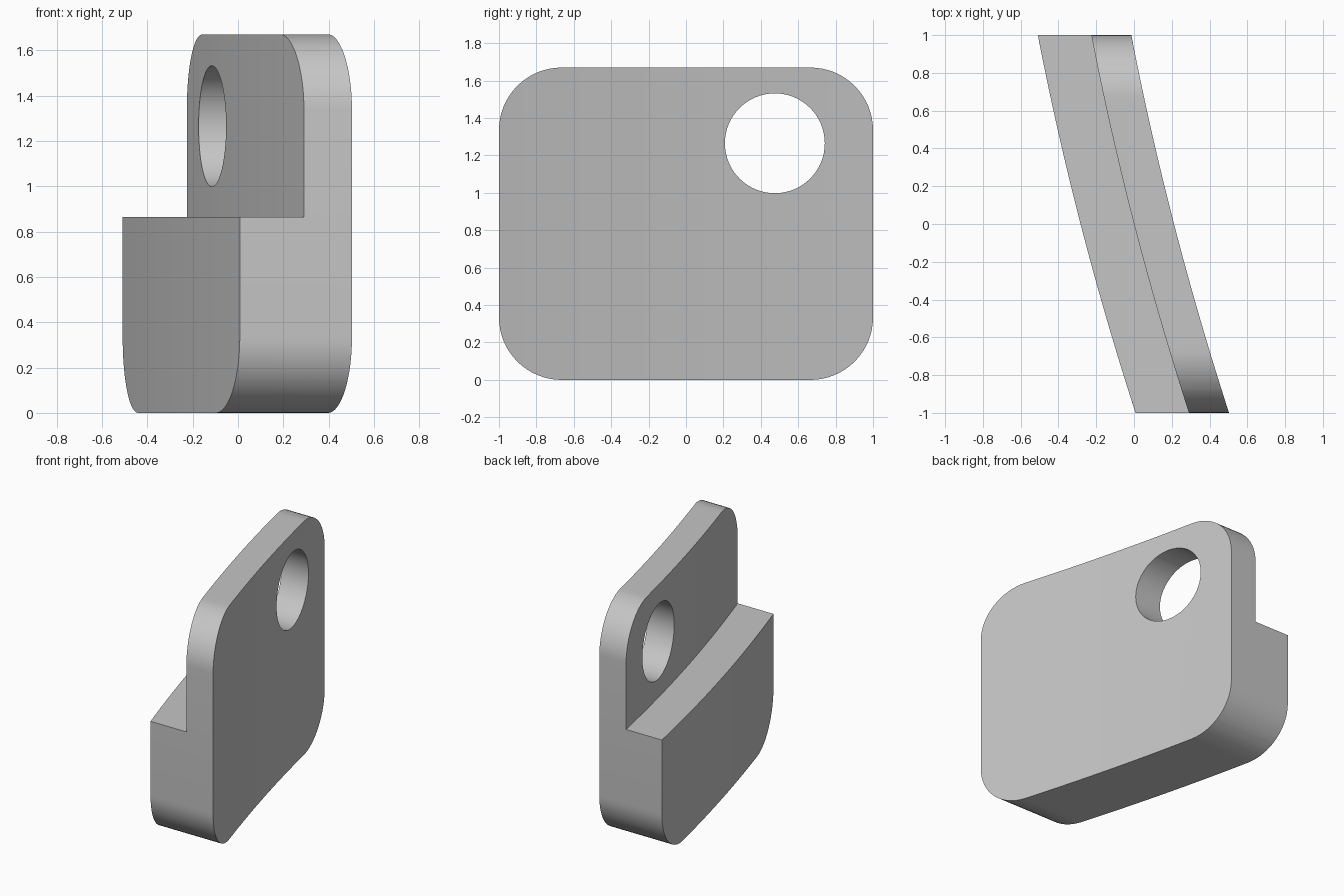
import bpy, bmesh
from math import sin, cos, pi, radians
from mathutils import Matrix

cube = bpy.data.objects.get("Cube")
if cube:
    bpy.data.objects.remove(cube, do_unlink=True)

HEIGHT, RADIUS, STEP_Z = 1.67, 0.335, 0.865
BACK, FRONT = -0.283, 0.212      # thickness either side of the step face
STRIPS = 32


def bend(y):
    return -0.2585 * y + 0.0325 * y * y


def rounded_outline(segments=16):
    points = []
    for i, (sy, sz) in enumerate([(1, 1), (-1, 1), (-1, -1), (1, -1)]):
        cy = sy * (1 - RADIUS)
        cz = HEIGHT / 2 + sz * (HEIGHT / 2 - RADIUS)
        for k in range(segments + 1):
            a = (i + k / segments) * pi / 2
            points.append((cy + RADIUS * cos(a), cz + RADIUS * sin(a)))
    return points


def add_object(name, bm):
    bmesh.ops.recalc_face_normals(bm, faces=bm.faces)
    mesh = bpy.data.meshes.new(name)
    bm.to_mesh(mesh)
    bm.free()
    obj = bpy.data.objects.new(name, mesh)
    bpy.context.collection.objects.link(obj)
    return obj


def bent_slab(name, outline, x0, x1):
    # Extrude a side outline, slice it into strips, then bend it in plan
    bm = bmesh.new()
    face = bm.faces.new([bm.verts.new((x0, y, z)) for y, z in outline])
    out = bmesh.ops.extrude_face_region(bm, geom=[face])["geom"]
    moved = [v for v in out if isinstance(v, bmesh.types.BMVert)]
    bmesh.ops.translate(bm, verts=moved, vec=(x1 - x0, 0, 0))
    for i in range(1, STRIPS):
        geom = bm.verts[:] + bm.edges[:] + bm.faces[:]
        bmesh.ops.bisect_plane(bm, geom=geom, dist=1e-5,
                               plane_co=(0, -1 + 2 * i / STRIPS, 0), plane_no=(0, 1, 0))
    for v in bm.verts:
        v.co.x += bend(v.co.y)
    return add_object(name, bm)


# Curved plate with rounded corners
body = bent_slab("curved_plate", rounded_outline(), BACK, FRONT)

# Cutter for the upper step
step = bent_slab("step_cutter", [(-1.1, STEP_Z), (1.1, STEP_Z), (1.1, 2), (-1.1, 2)], -0.8, 0)

# Cutter for the round hole
bm = bmesh.new()
bmesh.ops.create_cone(bm, cap_ends=True, segments=64, radius1=0.267, radius2=0.267, depth=3,
                      matrix=Matrix.Translation((0, 0.475, 1.265)) @ Matrix.Rotation(pi / 2, 4, 'Y'))
hole = add_object("hole_cutter", bm)

for cutter in (step, hole):
    cutter.hide_render = True
    mod = body.modifiers.new(cutter.name, 'BOOLEAN')
    mod.operation, mod.solver, mod.object = 'DIFFERENCE', 'EXACT', cutter

# Apply the cuts and drop the cutters
depsgraph = bpy.context.evaluated_depsgraph_get()
cut_mesh = bpy.data.meshes.new_from_object(body.evaluated_get(depsgraph))
body.modifiers.clear()
body.data = cut_mesh
for cutter in (step, hole):
    bpy.data.objects.remove(cutter, do_unlink=True)

# Plain grey material
grey = bpy.data.materials.new("plain_grey")
grey.use_nodes = True
colour = (0.56, 0.56, 0.56, 1)
grey.diffuse_color = colour
grey.node_tree.nodes["Principled BSDF"].inputs["Base Color"].default_value = colour
body.data.materials.clear()
body.data.materials.append(grey)

# Smooth curves, sharp rims
bpy.ops.object.select_all(action='DESELECT')
body.select_set(True)
bpy.context.view_layer.objects.active = body
bpy.ops.object.shade_smooth_by_angle(angle=radians(30))
